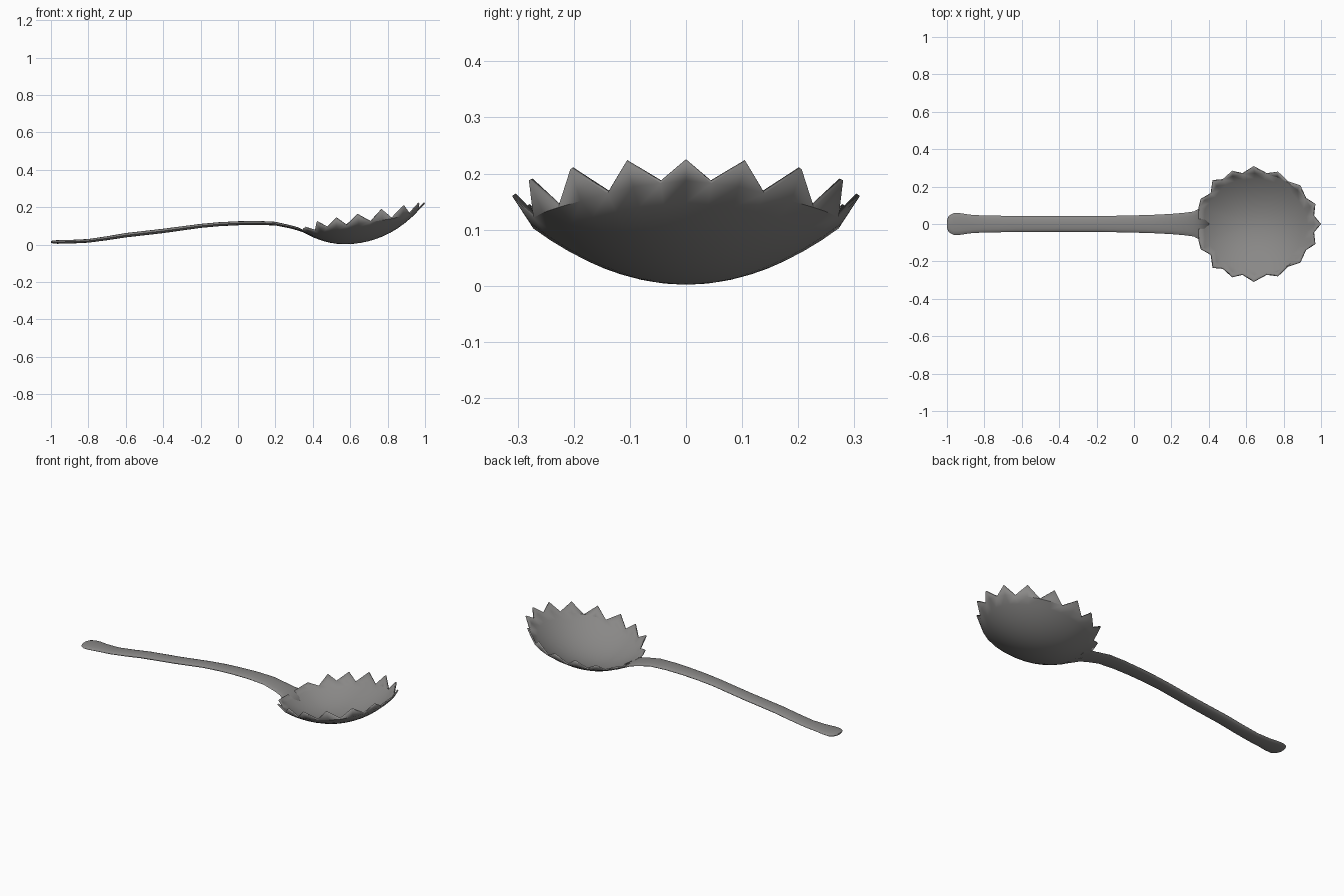
import bpy, bmesh, math

if "Cube" in bpy.data.objects:
    bpy.data.objects.remove(bpy.data.objects["Cube"])

metal = bpy.data.materials.new("dark_grey_metal")
metal.use_nodes = True
COLOUR = (0.25, 0.245, 0.24, 1)
metal.diffuse_color = COLOUR
metal.node_tree.nodes["Principled BSDF"].inputs["Base Color"].default_value = COLOUR


def finish(bm, name, angle):
    mesh = bpy.data.meshes.new(name)
    bm.to_mesh(mesh)
    bm.free()
    obj = bpy.data.objects.new(name, mesh)
    bpy.context.collection.objects.link(obj)
    mesh.materials.append(metal)
    bpy.ops.object.select_all(action="DESELECT")
    obj.select_set(True)
    bpy.context.view_layer.objects.active = obj
    bpy.ops.object.shade_smooth_by_angle(angle=math.radians(angle))
    return obj


def bowl_height(x, y):
    d = x - 0.57
    along = 0.95 * d**2 + 1.3 * d**4 if d > 0 else 1.3 * d**2
    return 0.002 + along + 1.35 * y**2


# Bowl: rim notches and tooth tips along one side, mirrored to the other
CENTRE = 0.62
notches = [(.963, .045), (.92, .14), (.825, .228), (.71, .272),
           (.58, .272), (.475, .24), (.41, .165), (.345, .09)]
tips = [(1, 0, .22), (.97, .107, .22), (.89, .206, .208), (.77, .28, .188),
        (.64, .31, .16), (.525, .285, .142), (.42, .235, .12), (.357, .135, .09)]


def between(a, b):
    return (CENTRE + ((a[0] + b[0]) / 2 - CENTRE) * 1.02, (a[1] + b[1]) / 2 * 1.02)


half = []
previous = (notches[0][0], -notches[0][1])
for notch in notches:
    half += [between(previous, notch), notch]
    previous = notch
half.append((0.34, 0))
outline = half + [(x, -y) for x, y in half[-2:0:-1]]
count = len(outline)

bm = bmesh.new()
RINGS = 9
rings = []
for r in range(1, RINGS + 1):
    t = r / RINGS
    ring = []
    for x, y in outline:
        px, py = CENTRE + (x - CENTRE) * t, y * t
        ring.append(bm.verts.new((px, py, bowl_height(px, py))))
    rings.append(ring)
middle = bm.verts.new((CENTRE, 0, bowl_height(CENTRE, 0)))
for i in range(count):
    j = (i + 1) % count
    bm.faces.new((middle, rings[0][j], rings[0][i]))
    for a, b in zip(rings, rings[1:]):
        bm.faces.new((a[i], a[j], b[j], b[i]))

# Pointed teeth standing on the rim
rim = rings[-1]
for k, (x, y, z) in enumerate(tips):
    for side in ((1, -1) if k else (1,)):
        i = (2 * k * side) % count
        tip = bm.verts.new((x, y * side, z))
        bm.faces.new((rim[i - 1], rim[i], tip))
        bm.faces.new((rim[i], rim[(i + 1) % count], tip))
bmesh.ops.recalc_face_normals(bm, faces=bm.faces)
bm.normal_update()
if middle.normal.z > 0:
    bmesh.ops.reverse_faces(bm, faces=bm.faces)
bowl = finish(bm, "serrated_bowl", 30)
shell = bowl.modifiers.new("thickness", "SOLIDIFY")
shell.thickness = 0.008
shell.offset = -1

# Handle: flattened oval sections (x, centre height, half width, half thickness)
stations = [(-1, .014, .022, .004), (-.99, .014, .044, .008), (-.965, .014, .058, .01),
            (-.93, .015, .058, .01), (-.88, .016, .05, .01), (-.8, .02, .045, .01),
            (-.7, .034, .044, .011), (-.6, .05, .043, .012), (-.4, .073, .042, .012),
            (-.2, .1, .042, .011), (-.1, .109, .044, .011), (0, .114, .046, .011),
            (.1, .116, .049, .011), (.2, .112, .054, .01), (.28, .095, .061, .009),
            (.32, .084, .067, .009), (.345, .074, .08, .007), (.4, .046, .08, .003)]
SIDES = 14
bm = bmesh.new()
loops = []
for x, z, w, h in stations:
    loops.append([bm.verts.new((x, w * math.cos(a), z + h * math.sin(a)))
                  for a in (math.tau * s / SIDES for s in range(SIDES))])
for a, b in zip(loops, loops[1:]):
    for s in range(SIDES):
        n = (s + 1) % SIDES
        bm.faces.new((a[s], a[n], b[n], b[s]))
bm.faces.new(loops[0])
bm.faces.new(loops[-1])
bmesh.ops.recalc_face_normals(bm, faces=bm.faces)
finish(bm, "handle", 60)
